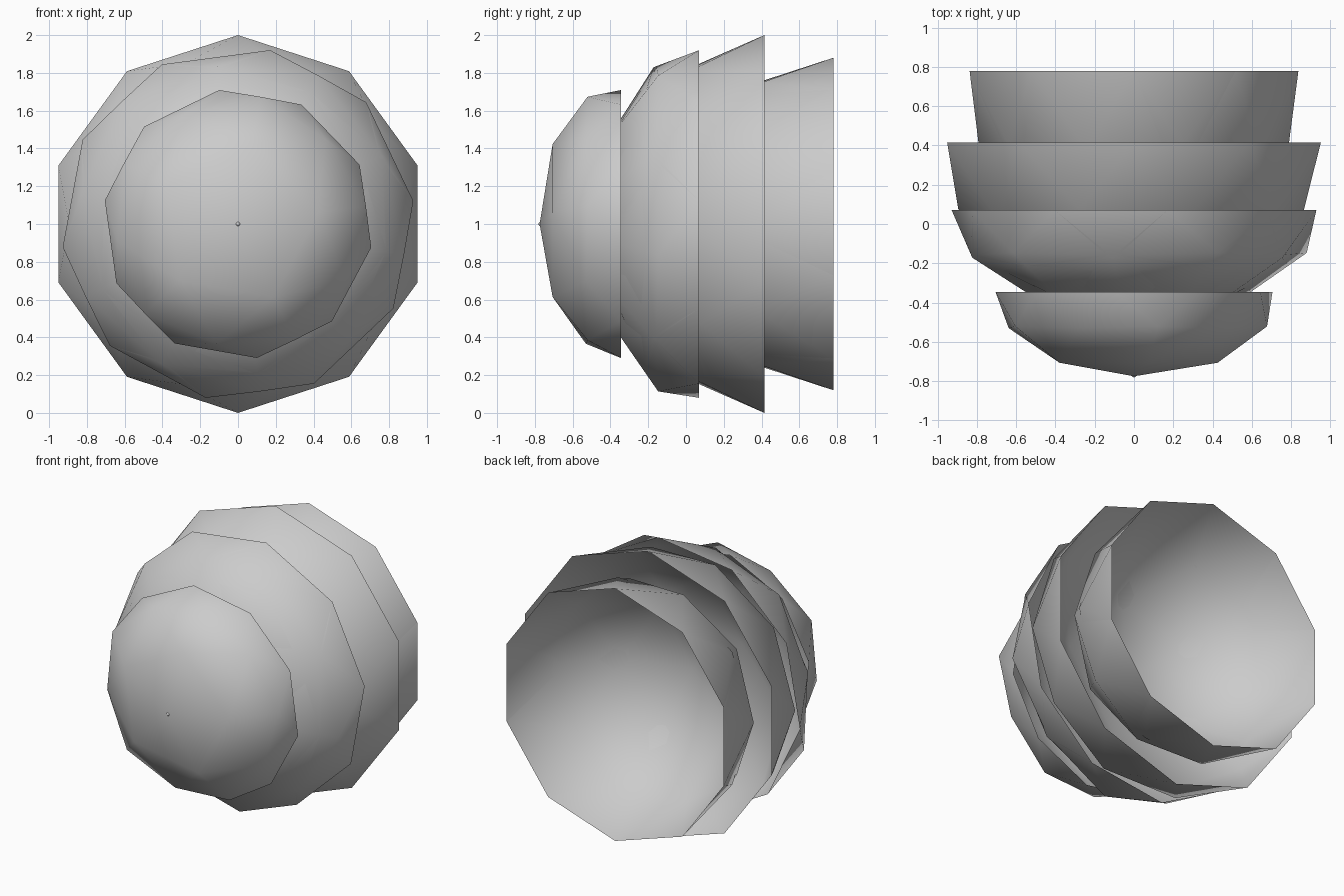
import bpy, bmesh
from math import atan2, hypot, sin, cos, radians

if "Cube" in bpy.data.objects:
    bpy.data.objects.remove(bpy.data.objects["Cube"])


def add_object(name, bm):
    bmesh.ops.recalc_face_normals(bm, faces=bm.faces)
    mesh = bpy.data.meshes.new(name)
    bm.to_mesh(mesh)
    bm.free()
    obj = bpy.data.objects.new(name, mesh)
    bpy.context.collection.objects.link(obj)
    bpy.ops.object.select_all(action='DESELECT')
    obj.select_set(True)
    bpy.context.view_layer.objects.active = obj
    bpy.ops.object.shade_smooth_by_angle(angle=radians(60))
    return obj


# Rounded outer profile of the front bowls: sphere height -> (radius, depth) factors
ROUNDED = {0.447: (0.955, 0.41), 0.526: (0.90, 0.43), 0.851: (0.60, 0.84)}


def bowl(name, rim_y, radius, turn, outer, inner, rounded):
    """Low-poly ball whose back half is folded forward into a ten-sided bowl."""
    bm = bmesh.new()
    bmesh.ops.create_icosphere(bm, subdivisions=2, radius=1)
    for v in bm.verts:
        v.co.normalize()
    # line the five-fold ring up with the wanted turn
    ref = next(v for v in bm.verts if abs(v.co.z - 0.447) < 0.02)
    start = atan2(ref.co.y, ref.co.x)
    for v in bm.verts:
        c, r = v.co.z, hypot(v.co.x, v.co.y)
        a = atan2(v.co.y, v.co.x) - start + radians(turn)
        scale = outer if c > 0 else inner
        c_fold = abs(c)
        if rounded and c > 0:
            for height, pair in ROUNDED.items():
                if abs(c - height) < 0.02:
                    r, c_fold = pair
        r *= radius
        v.co = (r * sin(a), rim_y - c_fold * scale, 1 + r * cos(a))
    return add_object(name, bm)


# Nested bowls from front to back: rim y, radius, turn, outer/inner depth
bowl("front_bowl", -0.345, 0.716, 10, 0.43, 0.36, True)
bowl("second_bowl", 0.07, 0.936, 28.5, 0.53, 0.54, True)
bowl("third_bowl", 0.415, 1.0, 18, 0.50, 0.76, False)
bowl("back_bowl", 0.78, 0.88, 18, 0.85, 0.90, False)

# Tiny bead on the nose
bm = bmesh.new()
bmesh.ops.create_icosphere(bm, subdivisions=2, radius=0.012)
bmesh.ops.translate(bm, verts=bm.verts, vec=(0, -0.769, 1))
add_object("tip_bead", bm)
